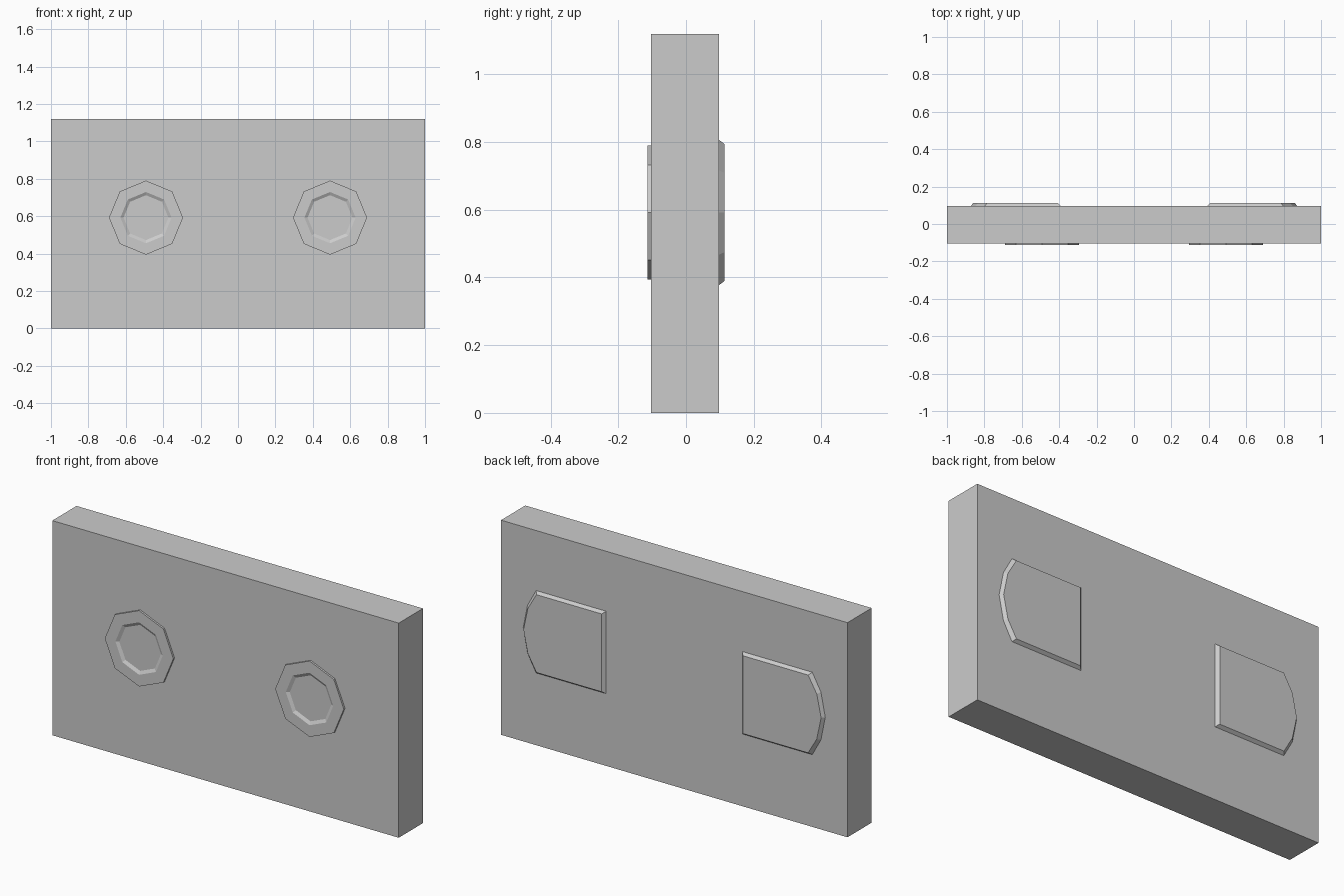
import bpy, bmesh, math

if "Cube" in bpy.data.objects:
    bpy.data.objects.remove(bpy.data.objects["Cube"])

FRONT, BACK = -0.103, 0.097      # slab faces
OUT = 0.113                      # outermost depth of the raised details
HEIGHT, MID_Z, MID_X = 1.12, 0.592, 0.492


def loft(name, rings, cap_start=False):
    """Skin a list of closed rings and cap the last one."""
    bm = bmesh.new()
    loops = [[bm.verts.new(p) for p in ring] for ring in rings]
    for a, b in zip(loops, loops[1:]):
        n = len(a)
        for i in range(n):
            bm.faces.new((a[i], a[(i + 1) % n], b[(i + 1) % n], b[i]))
    bm.faces.new(loops[-1])
    if cap_start:
        bm.faces.new(loops[0][::-1])
    bmesh.ops.recalc_face_normals(bm, faces=bm.faces[:])
    mesh = bpy.data.meshes.new(name)
    bm.to_mesh(mesh)
    bm.free()
    # outward-facing cap: flip if its normal points into the slab
    cap = mesh.polygons[len(loops[0]) * (len(rings) - 1)]
    want = 1 if rings[-1][0][1] > 0 else -1
    if cap.normal.y * want < 0:
        mesh.flip_normals()
    obj = bpy.data.objects.new(name, mesh)
    bpy.context.collection.objects.link(obj)
    return obj


def octagon(cx, radius, y):
    return [(cx + radius * math.cos(i * math.pi / 4), y,
             MID_Z + radius * math.sin(i * math.pi / 4)) for i in range(8)]


def plate_ring(side, x_in, half, tip, y):
    """D-shaped outline: straight inner end, faceted arc on the outer end."""
    pts = [(x_in, -half), (tip - 0.075, -half), (tip - 0.025, -half * 0.58),
           (tip, 0), (tip - 0.025, half * 0.58), (tip - 0.075, half),
           (x_in, half)]
    return [(side * x, y, MID_Z + z) for x, z in pts]


# Main slab
slab = [[(x, y, z) for x, z in ((-1, 0), (1, 0), (1, HEIGHT), (-1, HEIGHT))]
        for y in (FRONT, BACK)]
loft("slab", slab, cap_start=True)

for side, label in ((-1, "left"), (1, "right")):
    # Octagonal front boss with a shallow dished centre
    cx = side * MID_X
    loft(label + "_front_boss", [
        octagon(cx, 0.198, FRONT), octagon(cx, 0.198, -OUT),
        octagon(cx, 0.137, -OUT), octagon(cx, 0.120, FRONT - 0.001)])
    # Bevelled back plate
    loft(label + "_back_plate", [
        plate_ring(side, 0.393, 0.215, 0.872, BACK),
        plate_ring(side, 0.408, 0.203, 0.859, OUT)])
